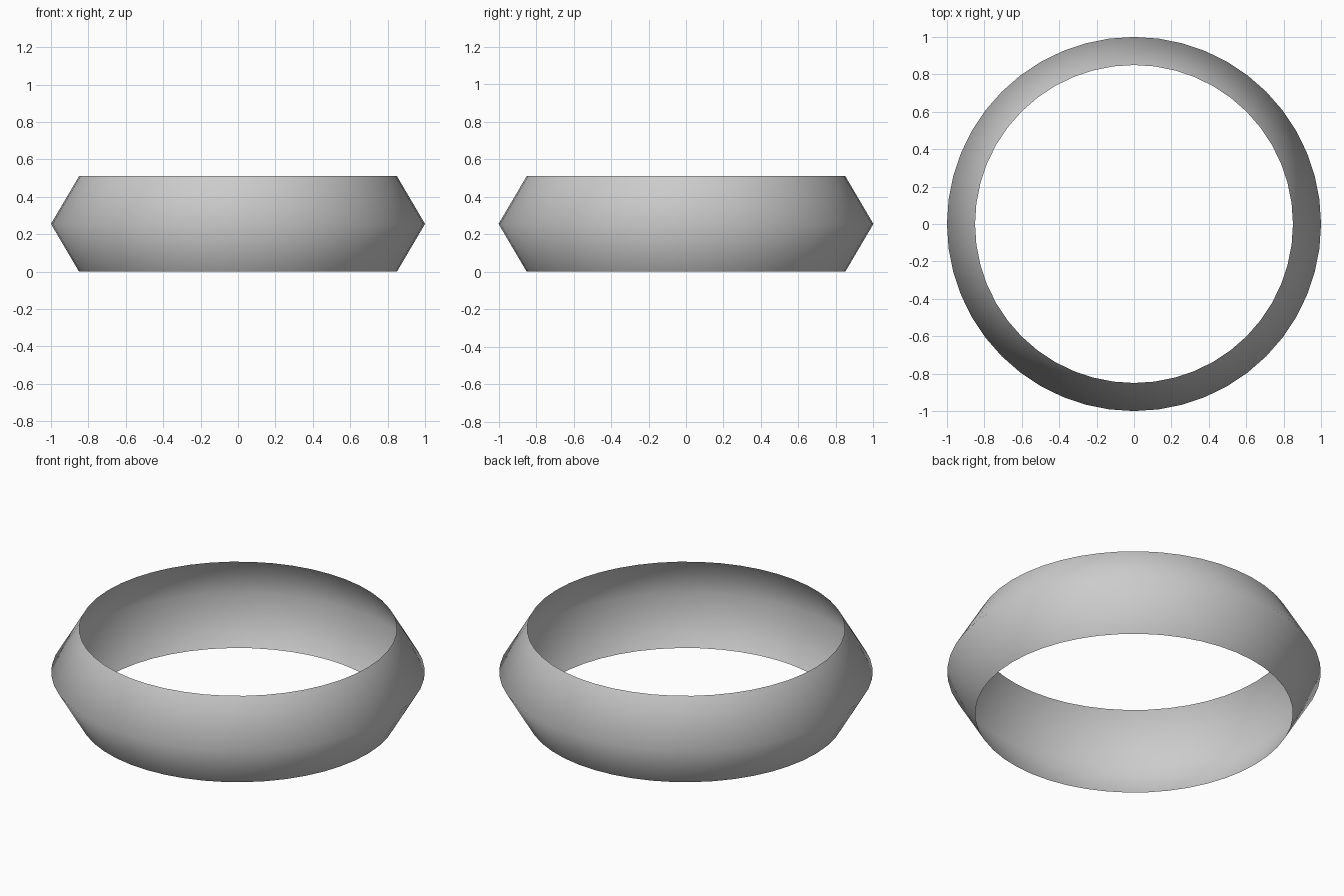
import bpy, bmesh, math

if "Cube" in bpy.data.objects:
    bpy.data.objects.remove(bpy.data.objects["Cube"])

SEGMENTS = 48
# radius, height: narrow rim, wide middle ridge, narrow rim
PROFILE = [(0.85, 0.0), (1.0, 0.255), (0.85, 0.51)]

# Open, single-walled ring band revolved around z
bm = bmesh.new()
rings = []
for r, z in PROFILE:
    rings.append([bm.verts.new((r * math.cos(2 * math.pi * i / SEGMENTS),
                                r * math.sin(2 * math.pi * i / SEGMENTS), z))
                  for i in range(SEGMENTS)])
for low, high in zip(rings, rings[1:]):
    for i in range(SEGMENTS):
        j = (i + 1) % SEGMENTS
        face = bm.faces.new((low[i], low[j], high[j], high[i]))
        face.smooth = True

mesh = bpy.data.meshes.new("ring_band")
bm.to_mesh(mesh)
bm.free()
bpy.context.collection.objects.link(bpy.data.objects.new("ring_band", mesh))
